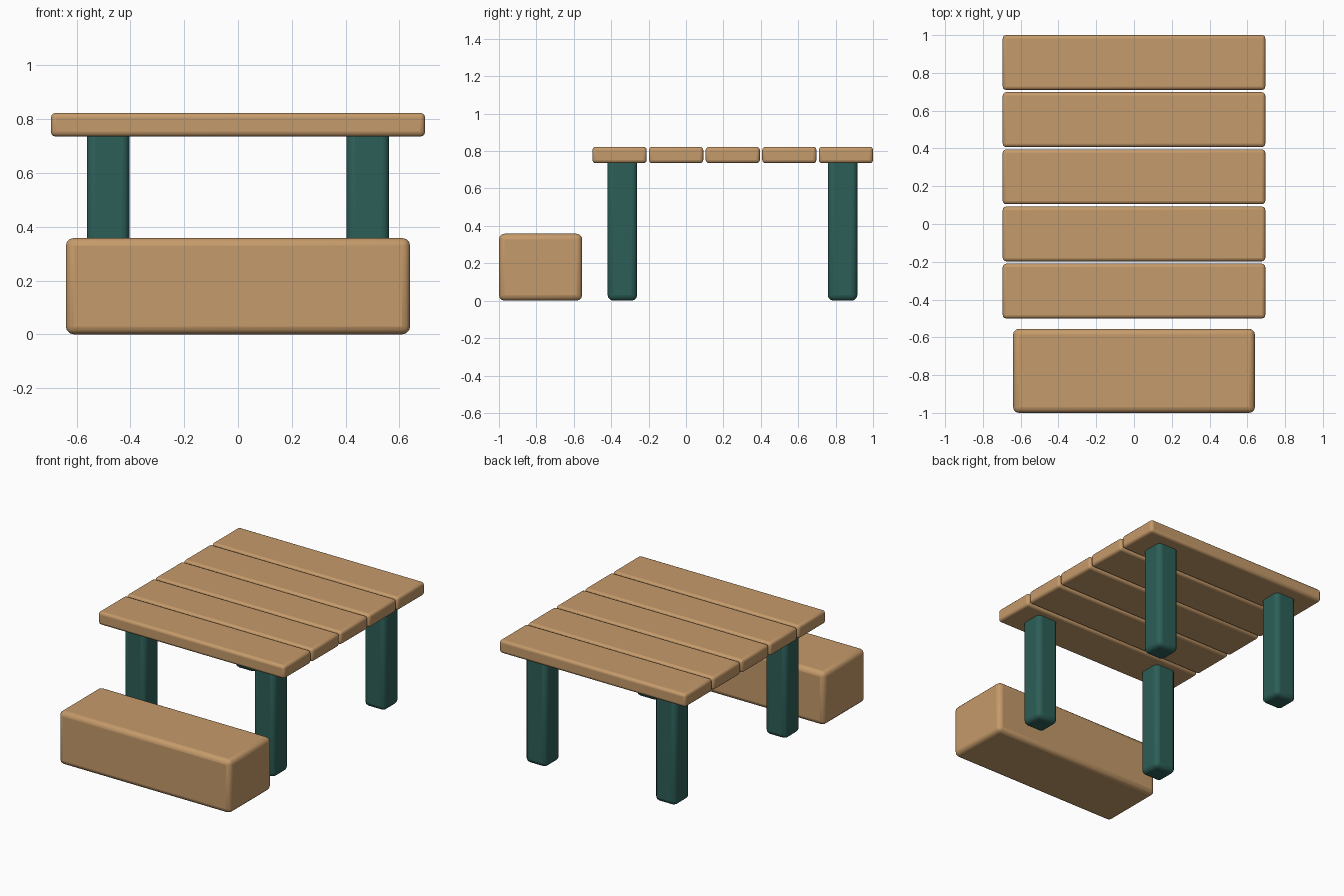
import bpy

if "Cube" in bpy.data.objects:
    bpy.data.objects.remove(bpy.data.objects["Cube"])


def material(name, rgb):
    m = bpy.data.materials.new(name)
    m.diffuse_color = (*rgb, 1.0)
    m.use_nodes = True
    m.node_tree.nodes["Principled BSDF"].inputs["Base Color"].default_value = m.diffuse_color
    return m


wood = material("warm wood", (0.56, 0.325, 0.145))
green = material("dark green paint", (0.026, 0.114, 0.098))


def rounded_box(name, lo, hi, bevel, mat):
    """Box between two corners with softly rounded edges."""
    centre = [(a + b) / 2 for a, b in zip(lo, hi)]
    bpy.ops.mesh.primitive_cube_add(size=1, location=centre)
    ob = bpy.context.object
    ob.name = name
    ob.scale = [b - a for a, b in zip(lo, hi)]
    bpy.ops.object.transform_apply(location=False, rotation=False, scale=True)
    mod = ob.modifiers.new("rounded edges", "BEVEL")
    mod.width = bevel
    mod.segments = 3
    ob.data.materials.append(mat)
    bpy.ops.object.shade_smooth_by_angle()
    return ob


# Table top: five planks with narrow gaps
PLANK, PITCH = 0.29, 0.3025
for i in range(5):
    y = -0.5 + i * PITCH
    rounded_box(f"table_plank_{i + 1}", (-0.695, y, 0.735),
                (0.695, y + PLANK, 0.823), 0.018, wood)

# Four legs, tops sunk into the planks
HALF = 0.079
for row, y in (("front", -0.34), ("back", 0.837)):
    for side, x in (("left", -0.483), ("right", 0.483)):
        rounded_box(f"{row}_{side}_leg", (x - HALF, y - HALF, 0),
                    (x + HALF, y + HALF, 0.77), 0.03, green)

# Solid block bench in front of the table
rounded_box("bench", (-0.64, -1.0, 0), (0.64, -0.555, 0.358), 0.03, wood)
